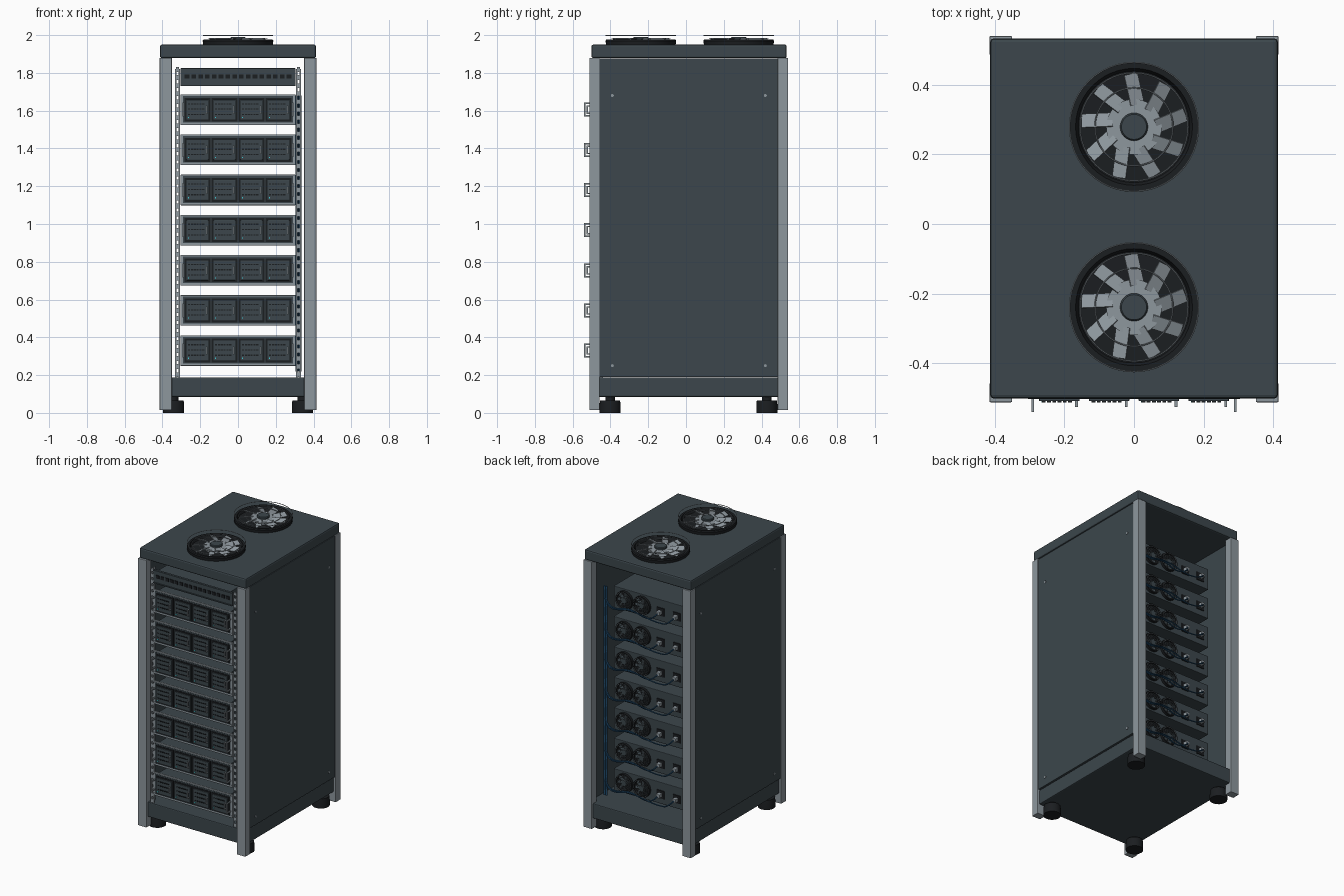
import bpy, bmesh, math
from mathutils import Matrix, Vector

if "Cube" in bpy.data.objects:
    bpy.data.objects.remove(bpy.data.objects["Cube"])


def material(name, rgb):
    m = bpy.data.materials.new(name)
    m.diffuse_color = (*rgb, 1)
    m.use_nodes = True
    m.node_tree.nodes["Principled BSDF"].inputs["Base Color"].default_value = m.diffuse_color
    return m


PANEL = material("slate_panel", (0.045, 0.062, 0.072))
STEEL = material("light_steel", (0.27, 0.31, 0.34))
BLACK = material("black_plastic", (0.011, 0.013, 0.015))
CABLE = material("blue_cable", (0.015, 0.07, 0.15))
LED = material("cyan_led", (0.05, 0.6, 0.65))


def finish(name, bm, mat, bevel=0):
    me = bpy.data.meshes.new(name)
    bm.to_mesh(me)
    bm.free()
    ob = bpy.data.objects.new(name, me)
    bpy.context.collection.objects.link(ob)
    me.materials.append(mat)
    if bevel:
        mod = ob.modifiers.new("bevel", 'BEVEL')
        mod.width, mod.segments = bevel, 2
    else:
        bpy.ops.object.select_all(action='DESELECT')
        ob.select_set(True)
        bpy.context.view_layer.objects.active = ob
        bpy.ops.object.shade_smooth_by_angle(angle=math.radians(35))
    return ob


def boxes(name, spans, mat, bevel=0):
    """Each span is (x0, x1, y0, y1, z0, z1)."""
    bm = bmesh.new()
    for x0, x1, y0, y1, z0, z1 in spans:
        c = Vector(((x0 + x1) / 2, (y0 + y1) / 2, (z0 + z1) / 2))
        bmesh.ops.create_cube(bm, size=1, matrix=Matrix.Translation(c)
                              @ Matrix.Diagonal((abs(x1 - x0), y1 - y0, z1 - z0, 1)))
    return finish(name, bm, mat, bevel)


def lathe(name, profile, mats, mat, steps=40, closed=False):
    """Spin an (r, z) profile about local z, once for every placement matrix."""
    bm = bmesh.new()
    for mx in mats:
        part = bmesh.new()
        vs = [part.verts.new((r, 0, z)) for r, z in profile]
        es = [part.edges.new(p) for p in zip(vs, vs[1:])]
        if closed:
            es.append(part.edges.new((vs[-1], vs[0])))
        bmesh.ops.spin(part, geom=vs + es, axis=(0, 0, 1), cent=(0, 0, 0),
                       angle=math.tau, steps=steps)
        bmesh.ops.remove_doubles(part, verts=part.verts, dist=1e-5)
        part.transform(mx)
        bmesh.ops.recalc_face_normals(part, faces=part.faces)
        tmp = bpy.data.meshes.new("tmp")
        part.to_mesh(tmp)
        part.free()
        bm.from_mesh(tmp)
        bpy.data.meshes.remove(tmp)
    return finish(name, bm, mat)


def disc(r, z0, z1):
    return [(0, z0), (r, z0), (r, z1), (0, z1)]


def ring(r, t, z, n=6):
    return [(r + t * math.cos(math.tau * i / n), z + t * math.sin(math.tau * i / n)) for i in range(n)]


def blades(name, mats, n, r, size, z, pitch, yaw, start, mat):
    bm = bmesh.new()
    for mx in mats:
        for i in range(n):
            a = math.radians(start) + math.tau * i / n
            bmesh.ops.create_cube(bm, size=1, matrix=mx @ Matrix.Rotation(a, 4, 'Z')
                                  @ Matrix.Translation((r, 0, z)) @ Matrix.Rotation(yaw, 4, 'Z')
                                  @ Matrix.Rotation(pitch, 4, 'X') @ Matrix.Diagonal((*size, 1)))
    return finish(name, bm, mat)


def tube(name, paths, r, mat):
    cu = bpy.data.curves.new(name, 'CURVE')
    cu.dimensions, cu.bevel_depth, cu.bevel_resolution = '3D', r, 1
    cu.resolution_u, cu.use_fill_caps = 6, True
    for pts in paths:
        s = cu.splines.new('BEZIER')
        s.bezier_points.add(len(pts) - 1)
        for p, co in zip(s.bezier_points, pts):
            p.co = co
            p.handle_left_type = p.handle_right_type = 'AUTO'
    cu.materials.append(mat)
    bpy.context.collection.objects.link(bpy.data.objects.new(name, cu))


T = Matrix.Translation
SIDES = (-1, 1)

# Cabinet frame
boxes("corner_posts", [(s * .35, s * .415, y, y + .055, .015, 1.88)
                       for s in SIDES for y in (-.512, .485)], STEEL, .003)
boxes("base_plinth", [(-.4, .4, -.495, .525, .085, .188)], PANEL, .006)
boxes("top_cover", [(-.413, .413, -.501, .533, 1.878, 1.95)], PANEL, .01)
boxes("side_panels", [(s * .385, s * .409, -.46, .488, .19, 1.876) for s in SIDES], PANEL, .003)
lathe("panel_screws", disc(.008, 0, .004),
      [T((s * .408, y, z)) @ Matrix.Rotation(s * math.pi / 2, 4, 'Y')
       for s in SIDES for y in (-.39, .42) for z in (.25, 1.68)], STEEL, 12)

# Levelling feet
lathe("levelling_feet", [(0, 0), (.056, 0), (.056, .04), (.053, .066), (.025, .066), (.025, .09), (0, .09)],
      [T((s * .341, y, 0)) for s in SIDES for y in (-.402, .428)], BLACK, 24)

# Perforated mounting rails: two strips, rungs and a return flange
rail = []
for s in SIDES:
    rail += [(s * .307, s * .314, -.49, -.485, .188, 1.82), (s * .326, s * .333, -.49, -.485, .188, 1.82),
             (s * .329, s * .333, -.485, -.44, .188, 1.82)]
    rail += [(s * .313, s * .327, -.49, -.485, .19 + i * .0425, .215 + i * .0425) for i in range(39)]
boxes("mounting_rails", rail, STEEL)

# Roof fans
roof = [T((0, y, 1.95)) for y in (.279, -.239)]
lathe("roof_fan_housings", [(0, -.002), (.184, -.002), (.187, .02), (.183, .027), (.168, .027), (.16, .008), (0, .006)],
      roof, BLACK, 48)
lathe("roof_fan_hubs", disc(.08, .005, .027), roof, STEEL)
lathe("roof_fan_caps", [(0, .02), (.04, .02), (.04, .036), (.036, .041), (0, .041)], roof, PANEL, 32)
blades("roof_fan_blades", roof, 9, .108, (.09, .042, .005), .024, .4, .22, 90, STEEL)
for i, r in enumerate((.185, .155, .112)):
    lathe(f"roof_guard_ring_{i + 1}", ring(r, .002, .048 if i == 0 else .034), roof, STEEL, 48, True)

# Patch switch at the top of the rack
boxes("switch_body", [(-.305, .305, -.497, -.485, 1.73, 1.825), (-.28, .28, -.486, -.15, 1.735, 1.82)], PANEL, .003)
boxes("switch_ports", [(x - .012, x + .012, -.502, -.49, 1.77, 1.792)
                       for x in [-.27 + .036 * i for i in range(16)]], BLACK)
boxes("switch_lip", [(-.305, .305, -.503, -.49, 1.732, 1.738), (-.305, .305, -.503, -.49, 1.817, 1.823)], PANEL)

# Seven servers
LEVELS = [.33 + .2125 * i for i in range(7)]
BAYS = [-.2145 + .143 * i for i in range(4)]
boxes("server_chassis", [(-.28, .28, -.485, .4, z - .075, z + .075) for z in LEVELS], PANEL, .004)
boxes("server_bezels", [(-.305, .305, -.497, -.483, z - .081, z + .081) for z in LEVELS], STEEL, .003)
boxes("server_bezel_insets", [(-.29, .29, -.499, -.49, z - .068, z + .073) for z in LEVELS], PANEL)
bay, caddy, vent, latch, led = [], [], [], [], []
for z in LEVELS:
    for x in BAYS:
        bay.append((x - .069, x + .069, -.502, -.49, z - .063, z + .063))
        caddy.append((x - .058, x + .058, -.509, -.5, z - .053, z + .053))
        vent += [(x - .05 + .015 * i, x - .039 + .015 * i, -.512, -.507, z + dz, z + dz + .006)
                 for i in range(6) for dz in (-.028, 0, .028)]
        latch += [(x + .045, x + .053, -.526, -.52, z - .022, z + .022)]
        latch += [(x + .045, x + .053, -.522, -.505, z + dz - .003, z + dz + .003) for dz in (-.019, .019)]
        led.append((x - .051, x - .045, -.512, -.507, z - .044, z - .038))
boxes("drive_bays", bay, BLACK)
boxes("drive_caddies", caddy, PANEL, .002)
boxes("drive_vents", vent, BLACK)
boxes("drive_latches", latch, STEEL)
boxes("drive_leds", led, LED)

# U-shaped pull handles and bezel screws
pull = []
for z in LEVELS:
    for s in SIDES:
        a, b = s * .287, s * .295
        pull += [(a, b, -.54, -.532, z - .037, z + .037)]
        pull += [(a, b, -.534, -.49, z + d - .004, z + d + .004) for d in (-.033, .033)]
boxes("pull_handles", pull, STEEL)
lathe("bezel_screws", disc(.006, 0, .004),
      [T((s * .297, -.496, z + d)) @ Matrix.Rotation(math.pi / 2, 4, 'X')
       for s in SIDES for z in LEVELS for d in (-.068, .068)], STEEL, 8)

# Rear exhaust fans, local z pointing backwards
rear = [T((x, .4, z)) @ Matrix.Rotation(-math.pi / 2, 4, 'X') for z in LEVELS for x in (.19, .055)]
lathe("rear_fan_frames", [(0, -.002), (.064, -.002), (.064, .018), (.055, .018), (.053, .004), (0, .004)],
      rear, BLACK, 24)
lathe("rear_fan_hubs", disc(.02, .003, .016), rear, PANEL, 16)
blades("rear_fan_blades", rear, 7, .035, (.034, .018, .002), .01, .5, .2, 0, PANEL)
for i, r in enumerate((.058, .042, .026)):
    lathe(f"rear_guard_ring_{i + 1}", ring(r, .0015, .02, 4), rear, STEEL, 24, True)

# Power plugs and cables feeding a vertical trunk
PLUGS = (-.085, -.21)
boxes("power_sockets", [(x - .028, x + .028, .398, .406, z - .035, z + .02) for z in LEVELS for x in PLUGS], BLACK)
boxes("power_plugs", [(x - .014, x + .014, .4, .435, z - .022, z + .004) for z in LEVELS for x in PLUGS], STEEL, .003)
leads = []
for z in LEVELS:
    for i, x in enumerate(PLUGS):
        y = .44 + .012 * i
        leads.append([(x, .43, z - .01), (x + .03, y + .01, z - .04), (x + .08, y, z - .06),
                      (.12, y, z - .035), (.27, y, z - .05), (.32, .43, z - .01)])
tube("power_cables", leads, .0045, CABLE)
tube("cable_trunk", [[(.32 + d, .43, .22), (.32 + d, .43, 1), (.32 + d, .43, 1.68)] for d in (-.008, .008)], .007, CABLE)
